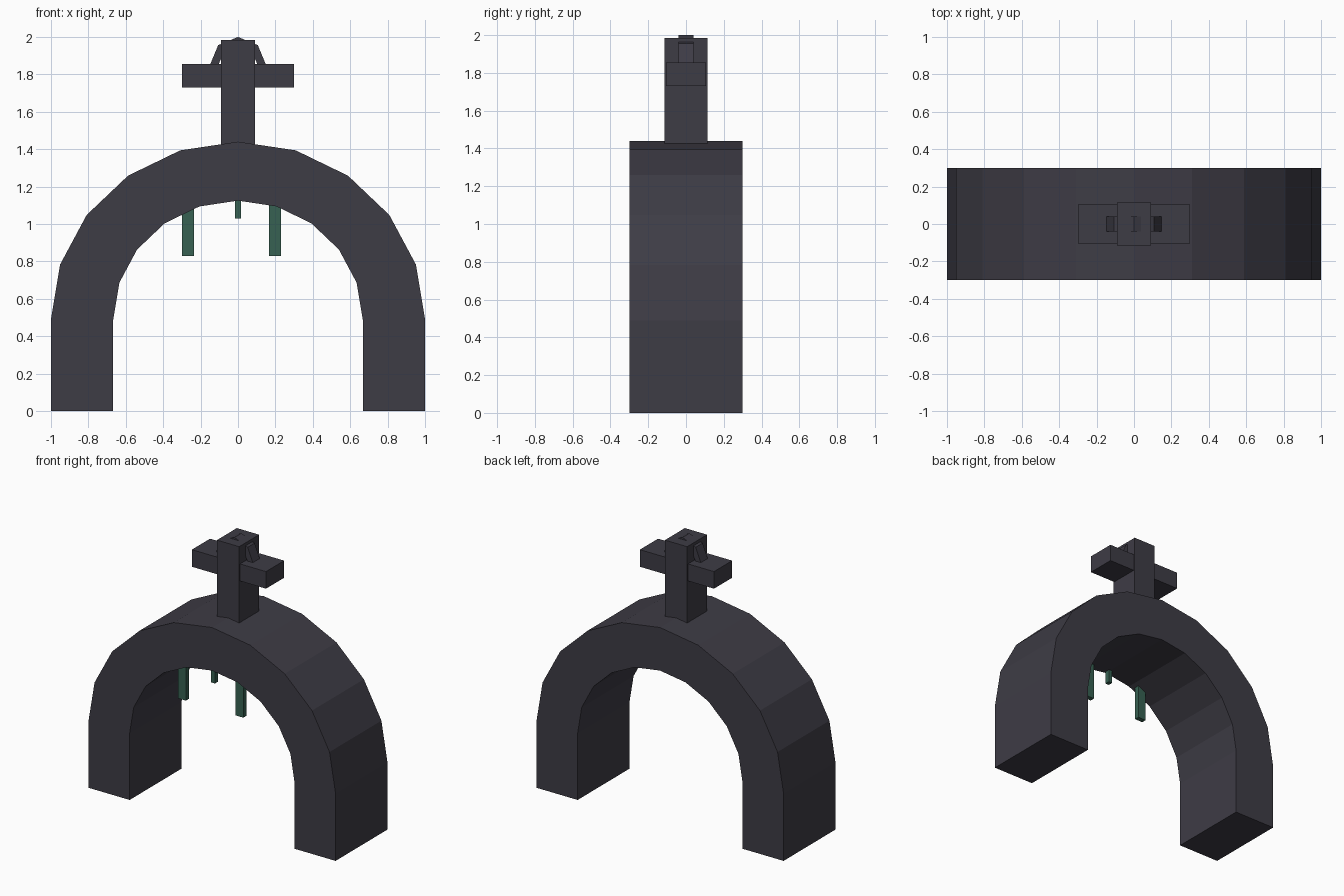
import bpy
import bmesh
from math import cos, sin, pi

cube = bpy.data.objects.get("Cube")
if cube:
    bpy.data.objects.remove(cube, do_unlink=True)


def make_material(name, color):
    mat = bpy.data.materials.new(name)
    mat.use_nodes = True
    mat.diffuse_color = color
    mat.node_tree.nodes["Principled BSDF"].inputs["Base Color"].default_value = color
    return mat


stone = make_material("dark stone", (0.048, 0.045, 0.060, 1))
vine = make_material("vine green", (0.038, 0.120, 0.084, 1))


def add_object(name, bm, mat):
    bmesh.ops.recalc_face_normals(bm, faces=bm.faces)
    mesh = bpy.data.meshes.new(name)
    bm.to_mesh(mesh)
    bm.free()
    mesh.materials.append(mat)
    obj = bpy.data.objects.new(name, mesh)
    bpy.context.collection.objects.link(obj)
    return obj


def box(name, low, high, mat):
    bm = bmesh.new()
    bmesh.ops.create_cube(bm, size=1)
    for v in bm.verts:
        for i in range(3):
            v.co[i] = high[i] if v.co[i] > 0 else low[i]
    return add_object(name, bm, mat)


def band(name, outer, inner, half_depth, mat, closed=False):
    """Solid strip between two matching x-z outlines."""
    bm = bmesh.new()
    rows = []
    for (ox, oz), (ix, iz) in zip(outer, inner):
        rows.append([bm.verts.new(p) for p in (
            (ox, -half_depth, oz), (ox, half_depth, oz),
            (ix, half_depth, iz), (ix, -half_depth, iz))])
    pairs = list(zip(rows, rows[1:]))
    if closed:
        pairs.append((rows[-1], rows[0]))
    else:
        bm.faces.new(rows[0])
        bm.faces.new(rows[-1])
    for a, b in pairs:
        for i in range(4):
            j = (i + 1) % 4
            bm.faces.new((a[i], a[j], b[j], b[i]))
    return add_object(name, bm, mat)


def arc(rx, rz, z, steps, sweep):
    return [(rx * cos(sweep * i / steps), z + rz * sin(sweep * i / steps))
            for i in range(steps + 1)]


# Arch with straight legs
def arch_outline(rx, rz):
    return [(rx, 0)] + arc(rx, rz, 0.49, 10, pi) + [(-rx, 0)]


band("arch", arch_outline(1, 0.95), arch_outline(0.667, 0.635), 0.3, stone)

# Cross and the ring behind its arms
box("cross_post", (-0.09, -0.115, 1.40), (0.09, 0.115, 1.985), stone)
box("cross_arm", (-0.3, -0.105, 1.73), (0.3, 0.105, 1.855), stone)
band("cross_ring", arc(0.15, 0.15, 1.85, 8, 2 * pi)[:-1],
     arc(0.105, 0.105, 1.85, 8, 2 * pi)[:-1], 0.04, stone, closed=True)

# Vines hanging beneath the arch: x, y, width, bottom
for name, x, y, width, bottom in (("right_vine", -0.267, -0.25, 0.065, 0.83),
                                  ("left_vine", 0.198, -0.25, 0.065, 0.83),
                                  ("middle_vine", 0, -0.27, 0.03, 1.03)):
    box(name, (x - width / 2, y - 0.018, bottom),
        (x + width / 2, y + 0.018, 1.16), vine)
